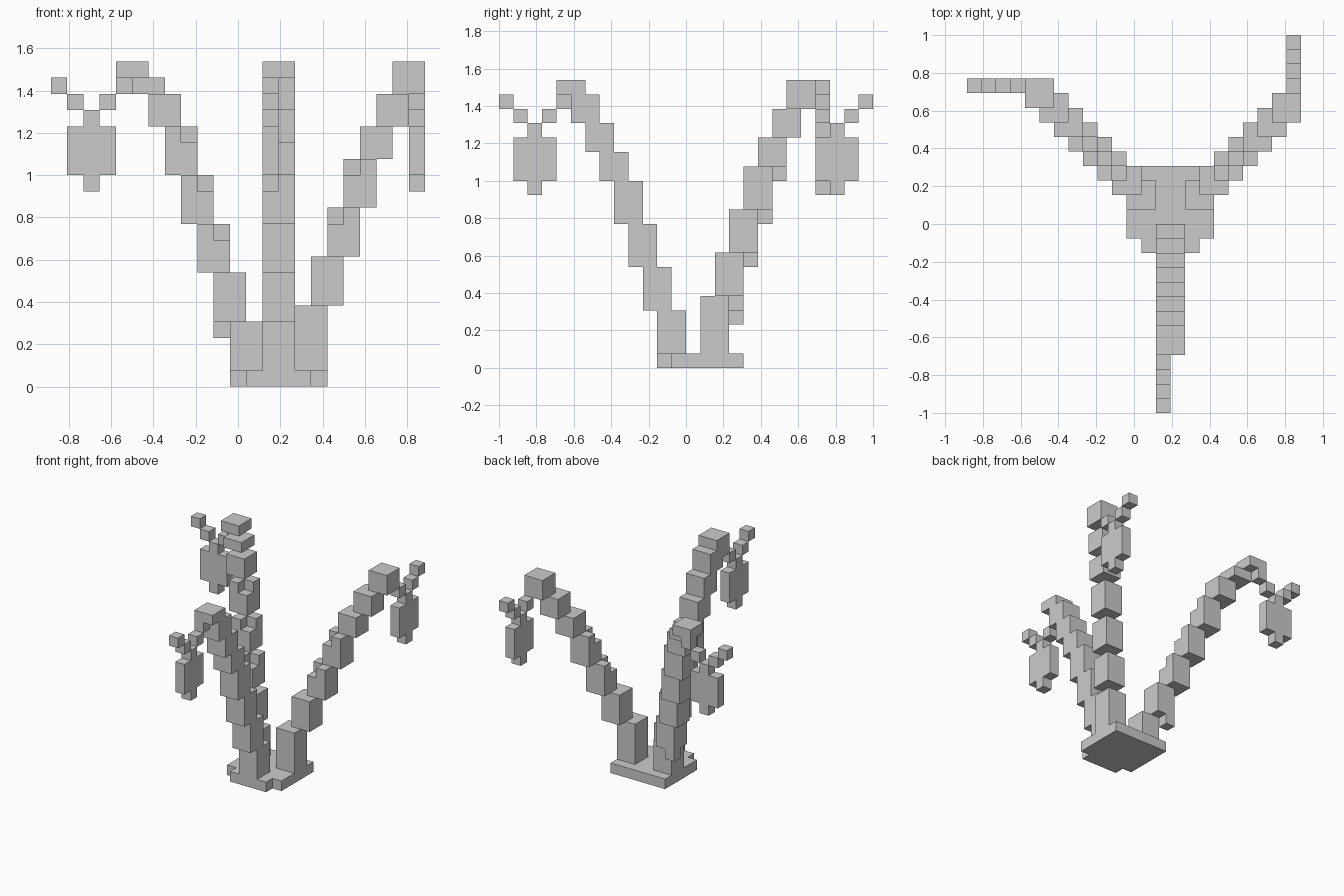
import bpy, bmesh, math
from mathutils import Vector

if "Cube" in bpy.data.objects:
    bpy.data.objects.remove(bpy.data.objects["Cube"])

U = 2 / 26                      # voxel size
ORIGIN = Vector((-11.5, -13, 0))
parts = {}


def box(i0, i1, j0, j1, k0, k1):
    return {(i, j, k) for i in range(i0, i1) for j in range(j0, j1) for k in range(k0, k1)}


def stem(steps, notches=()):
    """Stack of 2x2 columns: (i, j, k0, k1); notches are removed cells."""
    cells = set()
    for i, j, k0, k1 in steps:
        cells |= box(i, i + 2, j, j + 2, k0, k1)
    return cells - set(notches)


def blossom(place):
    """Flat drooping bell, d counts inwards from the outermost tip."""
    flat = [(0, 18), (1, 17), (3, 17), (4, 18), (2, 16), (2, 12)]
    flat += [(d, k) for d in (1, 2, 3) for k in (13, 14, 15)]
    return {(*place(d), k) for d, k in flat}


# Base plate with clipped front corners
parts["base_plate"] = box(11, 17 + 1, 12, 17, 0, 1) - box(17, 18, 12, 17, 0, 1) | box(12, 16, 11, 12, 0, 1)

# Front stem leans straight forward
parts["front_stem"] = stem([(13, 11, 1, 4), (13, 10, 4, 7), (13, 9, 7, 10), (13, 8, 10, 13),
                            (13, 7, 13, 15), (13, 6, 15, 17), (13, 5, 17, 19), (13, 4, 19, 20)])
parts["front_stem"].discard((14, 4, 18))

# Right stem leans diagonally back
parts["right_stem"] = stem([(15, 14, 1, 5), (16, 15, 5, 8), (17, 16, 8, 11), (18, 17, 11, 14),
                            (19, 18, 14, 16), (20, 19, 16, 18), (21, 20, 18, 20)],
                           [(17, 16, 10), (18, 17, 13)])

# Left stem leans diagonally back
parts["left_stem"] = stem([(11, 14, 1, 4), (10, 15, 4, 7), (9, 16, 7, 10), (8, 17, 10, 13),
                           (7, 18, 13, 16), (6, 19, 16, 18), (5, 20, 18, 19), (4, 21, 19, 20)],
                          [(10, 16, 9), (9, 17, 12), (8, 18, 15)])
parts["left_stem"].add((10, 16, 3))

# Hanging bells at the stem ends
parts["front_bell"] = blossom(lambda d: (13, d))
parts["right_bell"] = blossom(lambda d: (22, 25 - d))
parts["left_bell"] = blossom(lambda d: (d, 22))

occupied = set().union(*parts.values())


def build(name, cells):
    """Emit only the exposed faces of the cells, then merge flat areas."""
    bm = bmesh.new()
    for c in cells:
        for axis in range(3):
            for s in (-1, 1):
                n = list(c)
                n[axis] += s
                if tuple(n) in occupied:
                    continue
                a, b = (axis + 1) % 3, (axis + 2) % 3
                quad = []
                for p, q in ((0, 0), (1, 0), (1, 1), (0, 1))[::s]:
                    v = Vector(c)
                    v[axis] += (s + 1) / 2
                    v[a] += p
                    v[b] += q
                    quad.append(bm.verts.new((v + ORIGIN) * U))
                bm.faces.new(quad)
    bmesh.ops.remove_doubles(bm, verts=bm.verts, dist=1e-4)
    bmesh.ops.dissolve_limit(bm, angle_limit=math.radians(1), verts=bm.verts, edges=bm.edges)
    mesh = bpy.data.meshes.new(name)
    bm.to_mesh(mesh)
    bm.free()
    bpy.context.collection.objects.link(bpy.data.objects.new(name, mesh))


for name, cells in parts.items():
    build(name, cells)
